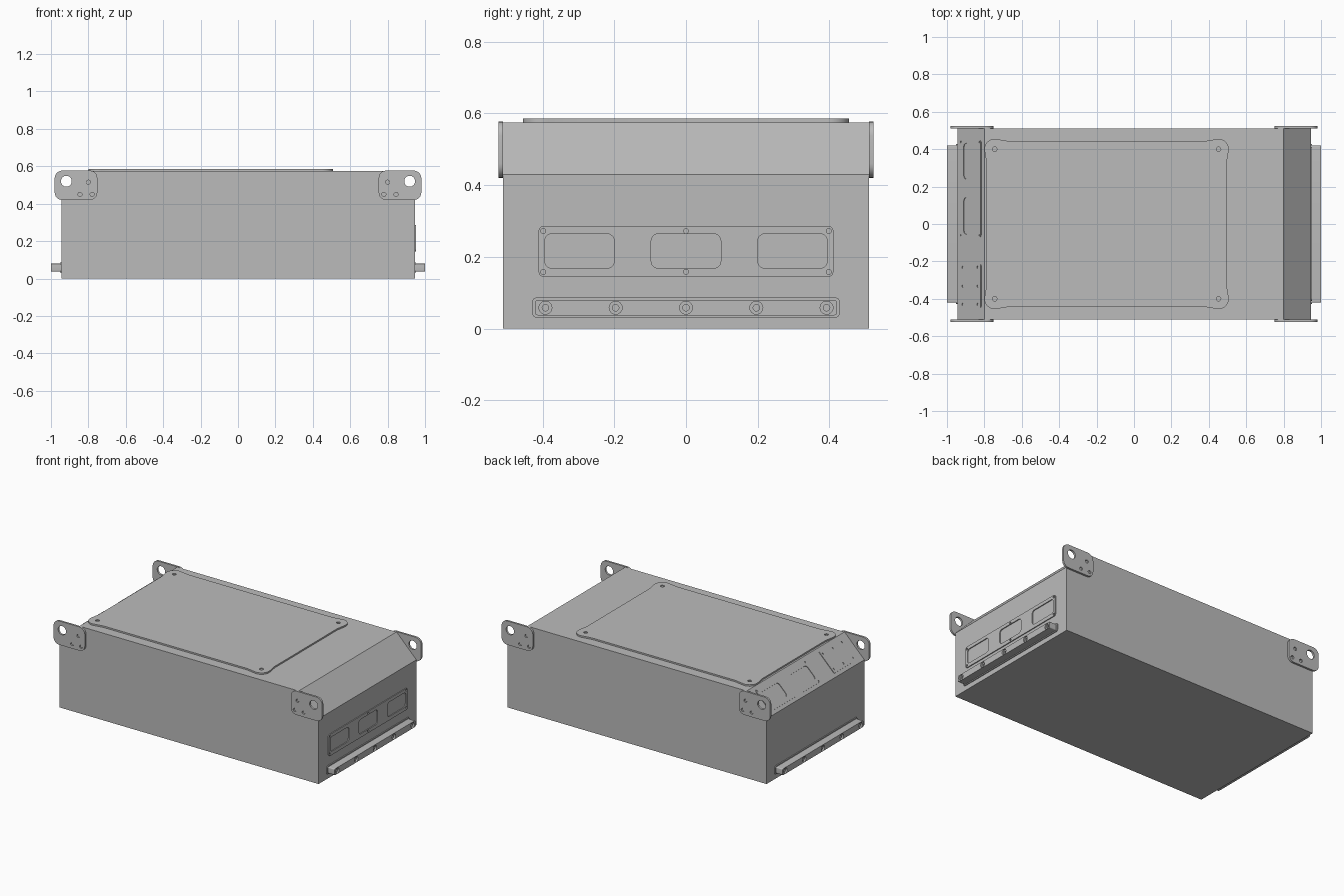
import bpy, bmesh, math
from mathutils import Matrix, Vector

cube = bpy.data.objects.get("Cube")
if cube:
    bpy.data.objects.remove(cube)

grey = bpy.data.materials.new("plain grey metal")
grey.use_nodes = True
GREY = (0.5, 0.5, 0.5, 1)
grey.diffuse_color = GREY
grey.node_tree.nodes["Principled BSDF"].inputs["Base Color"].default_value = GREY


def circle(x, y, r, n=24):
    return [(x + r * math.cos(math.tau * i / n), y + r * math.sin(math.tau * i / n)) for i in range(n)]


def rounded(x0, x1, y0, y1, r, steps=6):
    """Rounded rectangle outline."""
    pts = []
    corners = [(x1 - r, y1 - r), (x0 + r, y1 - r), (x0 + r, y0 + r), (x1 - r, y0 + r)]
    for k, (cx, cy) in enumerate(corners):
        for i in range(steps + 1):
            a = (k + i / steps) * math.pi / 2
            pts.append((cx + r * math.cos(a), cy + r * math.sin(a)))
    return pts


def frame(origin, u, v):
    """Placement whose local x, y follow u, v and whose z is the outward normal."""
    u, v = Vector(u).normalized(), Vector(v).normalized()
    rot = Matrix((u, v, u.cross(v))).transposed().to_4x4()
    return Matrix.Translation(origin) @ rot


def plate(name, place, base, thick, outline, holes=()):
    """Flat outline with cut-outs, extruded along the placement's normal."""
    cu = bpy.data.curves.new(name, "CURVE")
    cu.dimensions = "2D"
    cu.fill_mode = "BOTH"
    cu.extrude = thick / 2
    for loop in [outline, *holes]:
        sp = cu.splines.new("POLY")
        sp.points.add(len(loop) - 1)
        for p, (x, y) in zip(sp.points, loop):
            p.co = (x, y, 0, 1)
        sp.use_cyclic_u = True
    tmp = bpy.data.objects.new(name + "_curve", cu)
    bpy.context.collection.objects.link(tmp)
    bpy.context.view_layer.update()
    me = bpy.data.meshes.new_from_object(tmp)
    bpy.data.objects.remove(tmp)
    bm = bmesh.new()
    bm.from_mesh(me)
    bmesh.ops.remove_doubles(bm, verts=bm.verts, dist=1e-5)
    bmesh.ops.recalc_face_normals(bm, faces=bm.faces)
    bm.transform(place @ Matrix.Translation((0, 0, base + thick / 2)))
    bm.to_mesh(me)
    bm.free()
    me.name = name
    me.materials.clear()
    me.materials.append(grey)
    me.shade_smooth()
    me.set_sharp_from_angle(angle=math.radians(30))
    ob = bpy.data.objects.new(name, me)
    bpy.context.collection.objects.link(ob)
    return ob


HX, HY, TOP, SHOULDER, RIDGE = 0.945, 0.51, 0.575, 0.43, 0.8
front = frame((0, -HY, 0), (1, 0, 0), (0, 0, 1))
back = frame((0, HY, 0), (-1, 0, 0), (0, 0, 1))
left_end = frame((HX, 0, 0), (0, 1, 0), (0, 0, 1))
right_end = frame((-HX, 0, 0), (0, -1, 0), (0, 0, 1))
slope = frame((-(HX + RIDGE) / 2, 0, (TOP + SHOULDER) / 2), (0, -1, 0), (1, 0, 1))
roof = Matrix.Translation((0, 0, TOP))

# Main housing with both upper end edges cut at 45 degrees
plate("housing", front, -2 * HY, 2 * HY,
      [(-HX, 0), (HX, 0), (HX, SHOULDER), (RIDGE, TOP), (-RIDGE, TOP), (-HX, SHOULDER)])

# Top cover with a rounded ear around each screw hole
lid, lid_holes = [], []
corners = [(0.452, 0.4), (-0.745, 0.4), (-0.745, -0.4), (0.452, -0.4)]
ear = [(0.043, -0.075)]
ear += [(0.055 * math.cos(math.radians(a)), 0.055 * math.sin(math.radians(a))) for a in range(-15, 106, 10)]
ear += [(-0.075, 0.043)]
for k, (cx, cy) in enumerate(corners):
    turn = Matrix.Rotation(k * math.pi / 2, 2)
    lid += [(cx + q.x, cy + q.y) for q in (turn @ Vector(p) for p in ear)]
    lid_holes.append(circle(cx, cy, 0.012))
plate("top_cover", roof, 0, 0.01, lid, lid_holes)
for cx, cy in corners:
    plate("cover_screw", roof, 0, 0.005, circle(cx, cy, 0.009, 12))

# Lifting lugs at the four upper corners
for side, place in (("front", front), ("back", back)):
    for s in (-1, 1):
        a, b = sorted((s * 0.752, s * 0.98))
        bolts = [(s * 0.8, 0.515), (s * 0.78, 0.45), (s * 0.845, 0.45)]
        plate(side + "_lifting_lug", place, 0, 0.013, rounded(a, b, 0.42, 0.577, 0.04),
              [circle(s * 0.918, 0.52, 0.029, 32)] + [circle(x, z, 0.011, 16) for x, z in bolts])
        for x, z in bolts:
            plate("lug_bolt", place, 0, 0.007, circle(x, z, 0.009, 6))

# Connector panel on the left end
windows = [rounded(c - 0.097, c + 0.097, 0.168, 0.264, 0.02) for c in (-0.297, 0, 0.297)]
screws = [(y, z) for y in (-0.398, 0, 0.398) for z in (0.158, 0.272)]
plate("connector_panel", left_end, 0, 0.006, rounded(-0.411, 0.411, 0.144, 0.286, 0.015),
      windows + [circle(y, z, 0.007, 12) for y, z in screws])

# Mounting rails low on both ends
stations = [i * 0.196 for i in range(-2, 3)]
for side, place in (("left", left_end), ("right", right_end)):
    plate(side + "_rail_flange", place, 0, 0.006, rounded(-0.428, 0.428, 0.031, 0.086, 0.01))
    plate(side + "_rail", place, 0, 0.045, rounded(-0.42, 0.42, 0.037, 0.079, 0.006),
          [circle(y, 0.058, 0.009, 16) for y in stations])
    plate(side + "_rail_face", place, 0.045, 0.01, rounded(-0.42, 0.42, 0.037, 0.079, 0.006),
          [circle(y, 0.058, 0.018) for y in stations])

# Two plates on the right sloped face
slots = [rounded(-0.432, -0.24, -0.05, 0.05, 0.02), rounded(-0.142, 0.055, -0.05, 0.05, 0.02)]
pins = [(y, v) for y in (-0.438, 0.06) for v in (-0.07, 0.07)]
plate("slope_connector_panel", slope, 0, 0.004, rounded(-0.447, 0.069, -0.079, 0.079, 0.01),
      slots + [circle(y, v, 0.005, 12) for y, v in pins])
pins = [(y, v) for y in (0.232, 0.332, 0.43) for v in (-0.056, 0.056)]
plate("slope_blank_plate", slope, 0, 0.004, rounded(0.217, 0.447, -0.079, 0.079, 0.006),
      [circle(y, v, 0.007, 12) for y, v in pins])
